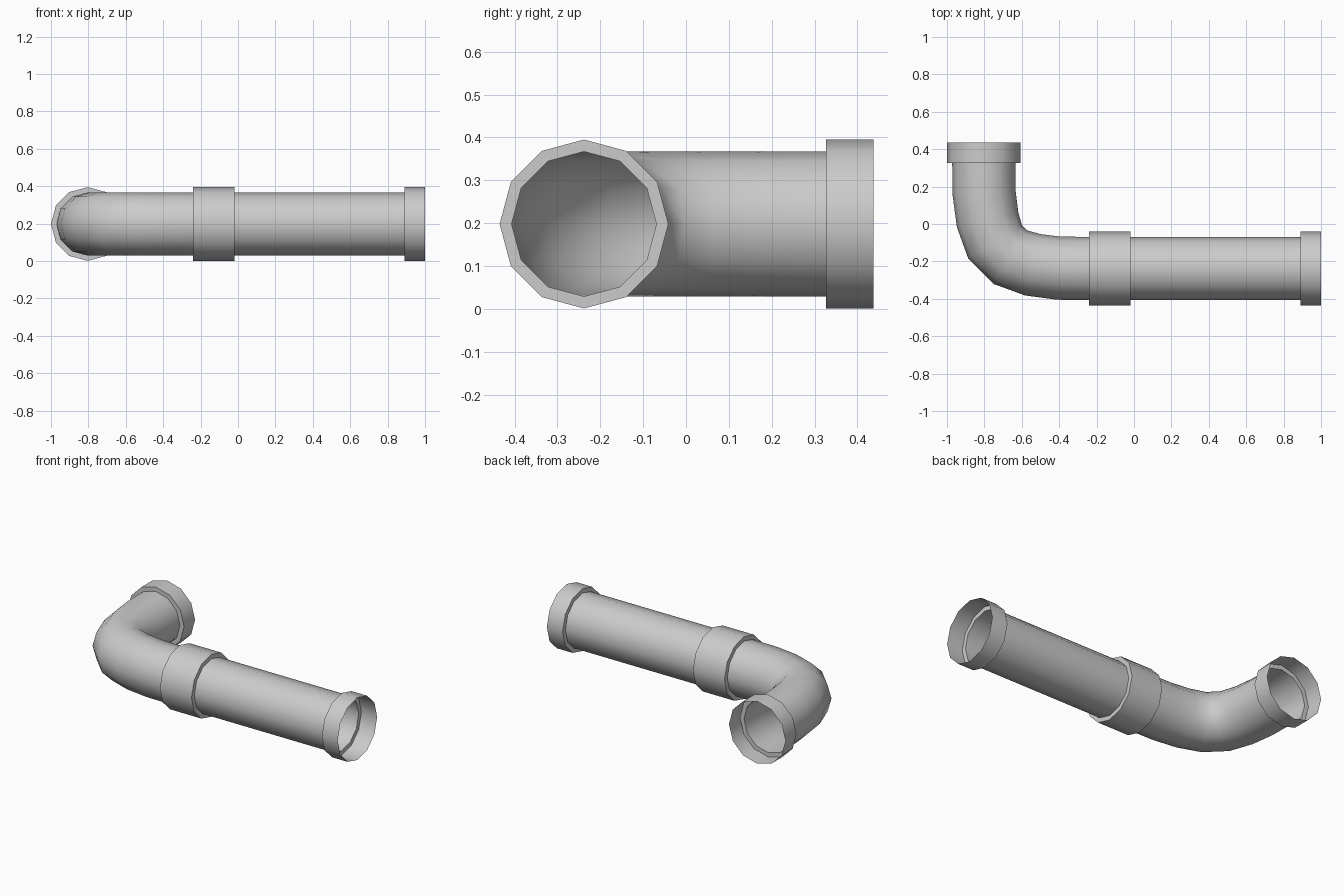
import bpy, bmesh
from math import sin, cos, radians, tau

SIDES = 12
PIPE, COLLAR = 0.169, 0.197      # radii
AXIS_X, AXIS_Y, AXIS_Z = -0.803, -0.238, 0.198

cube = bpy.data.objects.get("Cube")
if cube:
    bpy.data.objects.remove(cube, do_unlink=True)

grey = bpy.data.materials.new("pipe grey")
grey.use_nodes = True
grey.diffuse_color = (0.6, 0.6, 0.6, 1)
grey.node_tree.nodes["Principled BSDF"].inputs["Base Color"].default_value = (0.6, 0.6, 0.6, 1)


def tube(name, rings):
    """Open shell through rings of (x, y, turn in degrees, radius)."""
    bm = bmesh.new()
    loops = []
    for x, y, turn, radius in rings:
        side = (-sin(radians(turn)), -cos(radians(turn)))
        loop = []
        for i in range(SIDES):
            a = tau * i / SIDES
            out = radius * cos(a)
            loop.append(bm.verts.new((x + out * side[0], y + out * side[1],
                                      AXIS_Z + radius * sin(a))))
        loops.append(loop)
    for a, b in zip(loops, loops[1:]):
        for i in range(SIDES):
            j = (i + 1) % SIDES
            bm.faces.new((a[i], a[j], b[j], b[i]))
    mesh = bpy.data.meshes.new(name)
    bm.to_mesh(mesh)
    bm.free()
    mesh.materials.append(grey)
    obj = bpy.data.objects.new(name, mesh)
    bpy.context.collection.objects.link(obj)
    bpy.ops.object.select_all(action='DESELECT')
    obj.select_set(True)
    bpy.context.view_layer.objects.active = obj
    bpy.ops.object.shade_smooth_by_angle(angle=radians(40))


def along_x(*profile):
    return [(x, AXIS_Y, 0, r) for x, r in profile]


def along_y(*profile):
    return [(AXIS_X, y, 90, r) for y, r in profile]


# Open sockets, each with a step down to the pipe
tube("left_socket", along_x((1.0, COLLAR), (0.89, COLLAR), (0.89, PIPE)))
tube("back_socket", along_y((0.327, PIPE), (0.327, COLLAR), (0.437, COLLAR)))

# Straight run and the coupling collar
tube("straight_pipe", along_x((0.89, PIPE), (-0.02, PIPE)))
tube("coupling_collar", along_x((-0.02, PIPE), (-0.02, COLLAR),
                                (-0.24, COLLAR), (-0.24, PIPE)))

# Elbow: half of the curve, mirrored about the diagonal
half = [(0.40, 0.002, 3), (0.262, 0.02, 14), (0.143, 0.06, 32)]
curve = half + [(v, u, 90 - turn) for u, v, turn in reversed(half)]
bend = [(AXIS_X + u, AXIS_Y + v, turn, PIPE) for u, v, turn in curve]
tube("elbow_pipe", along_x((-0.24, PIPE)) + bend + along_y((0.327, PIPE)))
